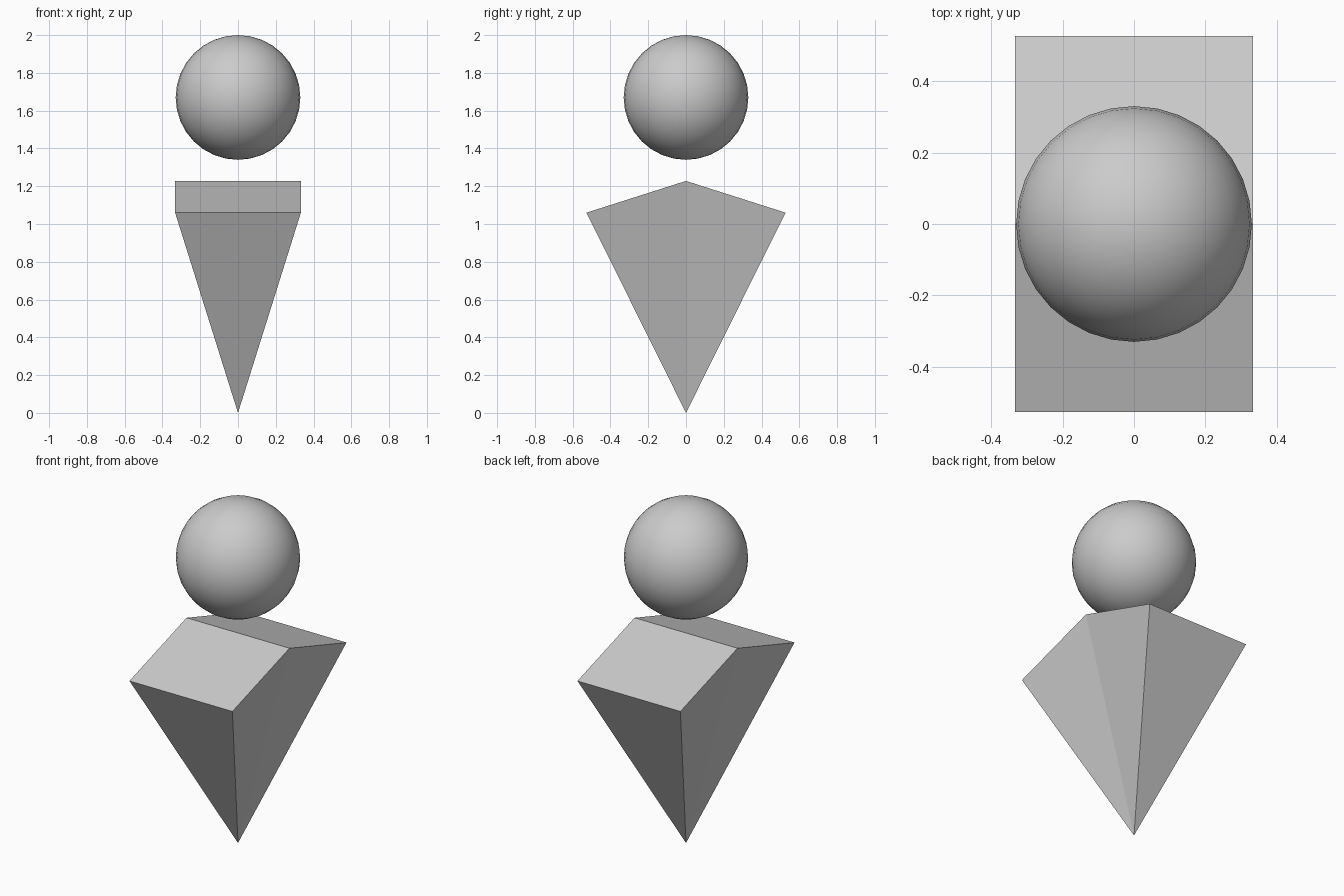
import bpy

if "Cube" in bpy.data.objects:
    bpy.data.objects.remove(bpy.data.objects["Cube"])

W, D = 0.333, 0.527            # half width and half depth of the body
EAVE, RIDGE = 1.06, 1.228      # heights of the outer corners and the ridge

# Body: inverted pyramid with a shallow ridged top, sides creased from tip to ridge
verts = [(0, 0, 0)]
for x in (-W, W):
    verts += [(x, -D, EAVE), (x, 0, RIDGE), (x, D, EAVE)]
faces = [
    (0, 4, 1), (0, 3, 6),              # front and back
    (1, 4, 5, 2), (2, 5, 6, 3),        # sloping top
    (0, 5, 4), (0, 6, 5),              # right side
    (0, 1, 2), (0, 2, 3),              # left side
]
mesh = bpy.data.meshes.new("body")
mesh.from_pydata(verts, [], faces)
mesh.update()
body = bpy.data.objects.new("body", mesh)
bpy.context.collection.objects.link(body)

# Head: smooth floating ball
bpy.ops.mesh.primitive_uv_sphere_add(segments=32, ring_count=16, radius=0.33,
                                     location=(0, 0, 1.67))
head = bpy.context.object
head.name = "head"
bpy.ops.object.shade_smooth()
